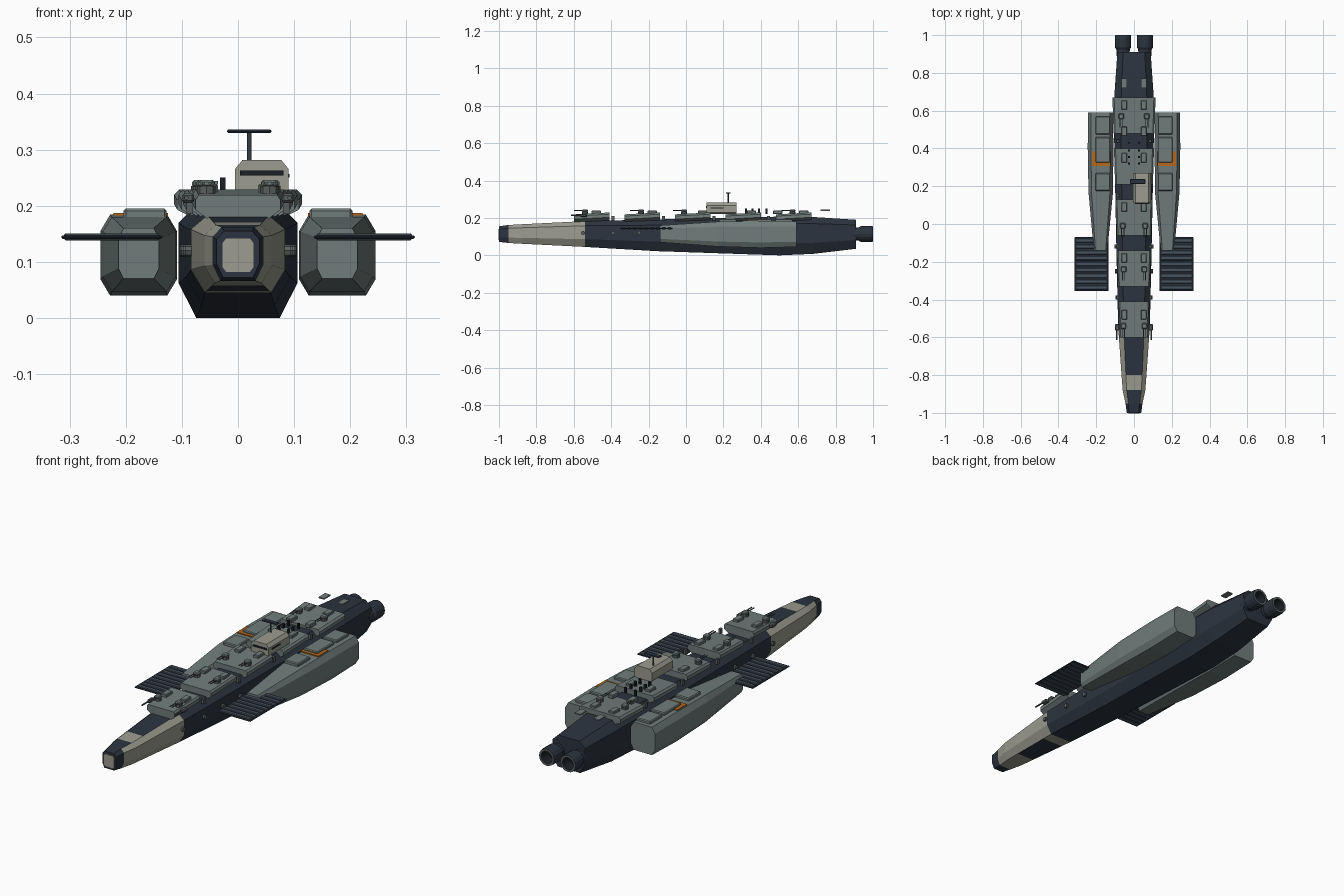
import bpy, bmesh, math
from mathutils import Matrix

if "Cube" in bpy.data.objects:
    bpy.data.objects.remove(bpy.data.objects["Cube"])


def mat(name, hexcol):
    m = bpy.data.materials.new(name)
    lin = []
    for i in (0, 2, 4):
        c = int(hexcol[i:i + 2], 16) / 255
        lin.append(c / 12.92 if c < 0.04045 else ((c + 0.055) / 1.055) ** 2.4)
    m.diffuse_color = (*lin, 1)
    m.use_nodes = True
    m.node_tree.nodes["Principled BSDF"].inputs["Base Color"].default_value = m.diffuse_color
    return m


DARK = mat("dark hull", "2c343f")
GREY = mat("armour grey", "707d7b")
PALE = mat("pale plating", "9c9c90")
WING = mat("panel blue grey", "46525e")
ORANGE = mat("orange marking", "b5681e")
BLACK = mat("near black", "1c2026")
METAL = mat("gun metal", "5a605f")


def finish(name, bm, mats):
    bmesh.ops.recalc_face_normals(bm, faces=bm.faces)
    me = bpy.data.meshes.new(name)
    bm.to_mesh(me)
    bm.free()
    for m in mats:
        me.materials.append(m)
    ob = bpy.data.objects.new(name, me)
    bpy.context.collection.objects.link(ob)
    return ob


def loft(name, rings, mats, rule=None):
    """Skin rings of (x, y, z) points; rule(ring index, side index) gives a material."""
    bm = bmesh.new()
    vs = [[bm.verts.new(p) for p in r] for r in rings]
    n = len(vs[0])
    for i in range(len(vs) - 1):
        for k in range(n):
            f = bm.faces.new((vs[i][k], vs[i][(k + 1) % n], vs[i + 1][(k + 1) % n], vs[i + 1][k]))
            if rule:
                f.material_index = rule(i, k)
    bm.faces.new(vs[0])
    bm.faces.new(vs[-1])
    return finish(name, bm, mats)


def octagon(y, cx, w, zb, zt, bot, top, lo, hi):
    h = zt - zb
    half = [(bot * w, zb), (w, zb + lo * h), (w, zt - hi * h), (top * w, zt)]
    pts = half + [(-x, z) for x, z in reversed(half)]
    return [(cx + x, y, z) for x, z in pts]


def box(name, x, y, z, m, bevel=0):
    """Box from (min, max) pairs."""
    bm = bmesh.new()
    bmesh.ops.create_cube(bm, size=1)
    for v in bm.verts:
        v.co = [r[0] if c < 0 else r[1] for r, c in zip((x, y, z), v.co)]
    if bevel:
        bmesh.ops.bevel(bm, geom=bm.edges[:], offset=bevel, segments=1, affect='EDGES')
    return finish(name, bm, [m])


def rod(name, p, r, length, axis, m, sides=8):
    bm = bmesh.new()
    bmesh.ops.create_cone(bm, cap_ends=True, segments=sides, radius1=r, radius2=r, depth=length)
    rot = {'X': Matrix.Rotation(math.pi / 2, 4, 'Y'), 'Y': Matrix.Rotation(math.pi / 2, 4, 'X'),
           'Z': Matrix.Identity(4)}[axis]
    bmesh.ops.transform(bm, matrix=Matrix.Translation(p) @ rot, verts=bm.verts)
    return finish(name, bm, [m])


# Main hull: y, half width, bottom, top
stations = [(-1, .038, .072, .155), (-.95, .045, .066, .162), (-.88, .060, .062, .166),
            (-.8, .066, .058, .17), (-.6, .08, .048, .18), (-.54, .084, .045, .183),
            (-.15, .093, .022, .192), (.5, .106, 0, .207), (.68, .104, .008, .205),
            (.91, .088, .035, .19)]


def hull_colour(i, k):
    if i == 0 or i >= 5:
        return 0
    if k == 3 and i in (1, 3):
        return 0
    return 0 if (k == 7 and i == 3) else 1


loft("main_hull", [octagon(y, 0, w, b, t, .7, .65, .3, .18) for y, w, b, t in stations],
     [DARK, PALE], hull_colour)
loft("nose_plate", [octagon(y, 0, .028, .082, .142, .75, .75, .15, .15) for y in (-1, -.995)], [PALE])
for o in bpy.data.objects:
    if o.name == "nose_plate":
        o.location.y = -.002

# Overlapping deck armour plates with hatches
for i in range(5):
    y0 = -.6 + .27 * i
    rings = []
    for y, z in ((y0, .219), (y0 + .19, .229)):
        w = .076 + (y + .6) * .03
        half = [(.72 * w, z - .042), (w, z - .026), (w, z - .009), (.92 * w, z)]
        rings.append([(x, y, zz) for x, zz in half + [(-x, zz) for x, zz in reversed(half)]])
    loft("deck_plate_%d" % i, rings, [GREY])

for s in (-1, 1):
    for y in (-.48, -.18, .09, .35, .49, .63):
        box("hatch", sorted((s * .036, s * .066)), (y - .025, y + .025), (.22, .239), GREY, .003)
    box("rear_hatch", sorted((s * .036, s * .066)), (.72, .77), (.238, .244), GREY)

    # Turrets with twin barrels
    for y, x in ((-.54, .056), (-.24, .055), (-.01, .06), (.57, .068)):
        rod("turret_base", (s * x, y, .228), .016, .014, 'Z', METAL)
        box("turret_head", (s * x - .014, s * x + .014), (y - .015, y + .015), (.233, .246), GREY, .004)
        for d in (-.006, .006):
            rod("turret_barrel", (s * x + d, y - .035, .24), .0028, .05, 'Y', METAL, 6)
    # Forward side gun
    box("side_gun", sorted((s * .078, s * .1)), (-.565, -.53), (.205, .222), METAL, .004)
    rod("side_gun_barrel", (s * .092, -.585, .214), .004, .06, 'Y', METAL, 6)

    # Side ports along the hull
    for y in (-.55, -.39, -.25, -.12):
        w = .084 + (y + .54) * .023
        rod("side_port", (s * (w + .002), y, .12), .011, .016, 'X', METAL)
    for y in (-.39, -.12, .15, .44):
        box("deck_nub", sorted((s * .08, s * .092)), (y - .008, y + .008), (.185, .21), METAL)

    # Small deck sensors
    for y in (.32, .355, .39, .43):
        box("deck_sensor", sorted((s * .022, s * .032)), (y - .005, y + .005), (.222, .25), BLACK)

    # Side pod
    pod = [(-.14, .177, .036, .07, .16), (.17, .176, .065, .047, .18),
           (.4, .177, .068, .04, .184), (.59, .178, .066, .045, .182)]
    loft("side_pod", [octagon(y, s * cx, w, b, t, .75, .75, .2, .2) for y, cx, w, b, t in pod], [GREY])
    for a, b in ((.475, .57), (.325, .46), (.175, .27)):
        box("pod_panel", sorted((s * .127, s * .204)), (a, b), (.175, .195), GREY, .004)
    box("pod_marking", sorted((s * .125, s * .222)), (.308, .385), (.178, .187), ORANGE)

    # Ribbed radiator wing
    box("radiator_wing", sorted((s * .135, s * .315)), (-.355, -.07), (.141, .147), DARK, .002)
    for i in range(9):
        y = -.336 + i * .031
        box("wing_rib", sorted((s * .14, s * .31)), (y - .011, y + .011), (.138, .151), WING, .003)

    # Engine nozzle: outer wall, lip and recessed throat
    prof = [(.89, .034), (.925, .036), (.935, .043), (.985, .043), (1.0, .041), (1.0, .030), (.95, .024)]
    rings = [[(s * .058 + r * math.cos(a * math.pi / 8), y, .114 + r * math.sin(a * math.pi / 8))
              for a in range(16)] for y, r in prof]
    ob = loft("engine_nozzle", rings, [DARK, METAL, BLACK], lambda i, k: (0, 0, 0, 0, 1, 2)[i])
    ob.data.polygons[-1].material_index = 2

# Offset bridge with window band and mast
loft("bridge", [octagon(y, .0425, .0475, .222, .282, .85, .72, .1, .27) for y in (.11, .27)], [PALE])
box("bridge_window", (.004, .081), (.107, .112), (.254, .263), BLACK)
box("bridge_side_window", (.088, .092), (.13, .2), (.25, .257), BLACK)
rod("mast", (.02, .225, .3), .004, .065, 'Z', WING, 8)
box("mast_antenna", (-.02, .06), (.213, .238), (.33, .336), DARK, .0025)
